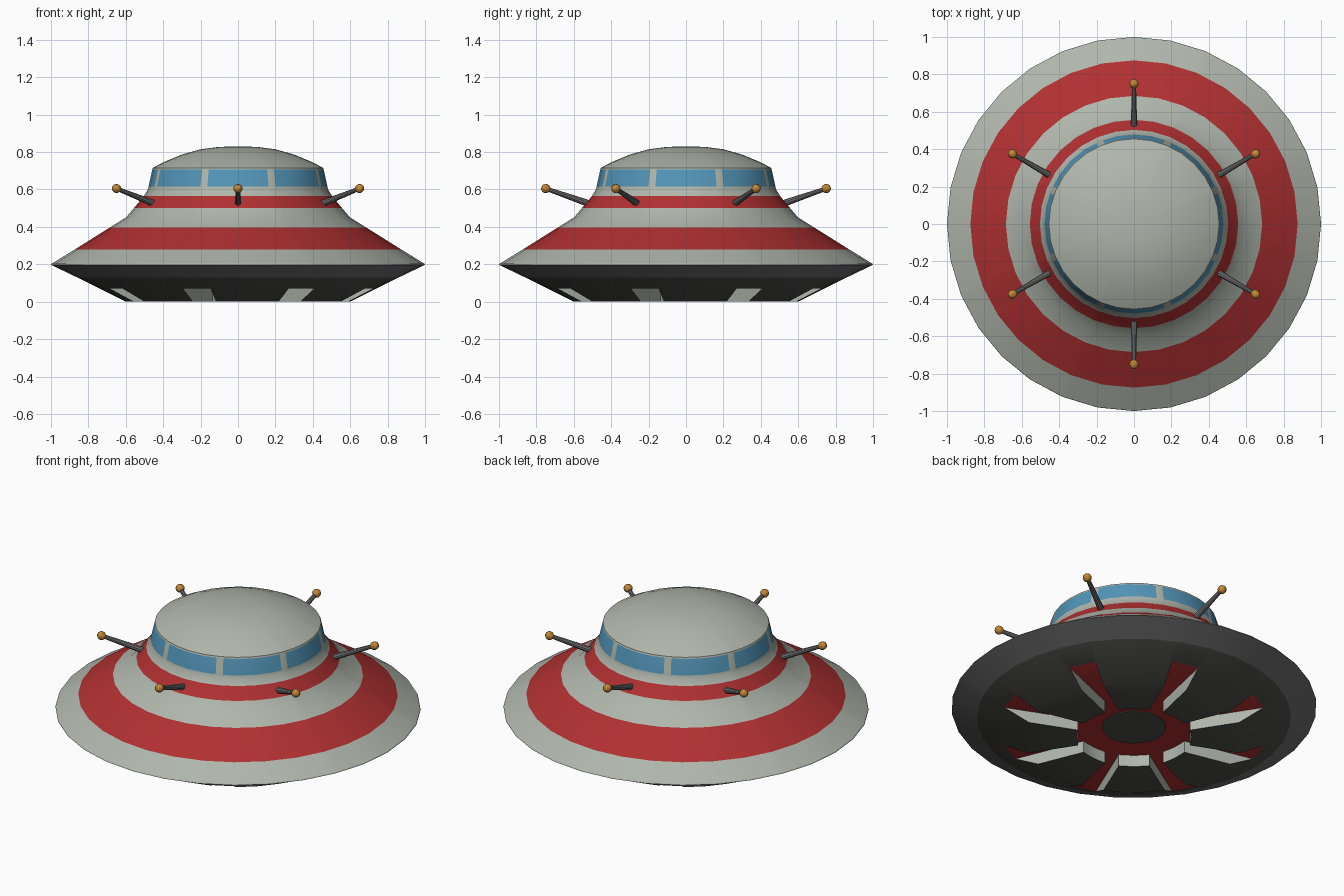
import bpy, bmesh, math
from mathutils import Vector

if "Cube" in bpy.data.objects:
    bpy.data.objects.remove(bpy.data.objects["Cube"])

def mat(name, rgb):
    m = bpy.data.materials.new(name)
    m.diffuse_color = (*rgb, 1)
    m.use_nodes = True
    m.node_tree.nodes["Principled BSDF"].inputs["Base Color"].default_value = m.diffuse_color
    return m

PALE = mat("pale_grey", (0.43, 0.47, 0.41))
RED = mat("red", (0.44, 0.03, 0.032))
BLUE = mat("window_blue", (0.085, 0.30, 0.48))
DARK = mat("dark_grey", (0.075, 0.075, 0.07))
MID = mat("mid_grey", (0.15, 0.155, 0.15))
ORANGE = mat("orange", (0.55, 0.25, 0.04))
HULL_MATS = [PALE, RED, BLUE, DARK, MID]

def finish(bm, name, mats, smooth=True):
    bmesh.ops.recalc_face_normals(bm, faces=bm.faces)
    me = bpy.data.meshes.new(name)
    bm.to_mesh(me)
    bm.free()
    for m in mats:
        me.materials.append(m)
    ob = bpy.data.objects.new(name, me)
    bpy.context.collection.objects.link(ob)
    if smooth:
        smooth_by_angle(ob)
    return ob

def smooth_by_angle(ob):
    bpy.ops.object.select_all(action='DESELECT')
    ob.select_set(True)
    bpy.context.view_layer.objects.active = ob
    bpy.ops.object.shade_smooth_by_angle(angle=math.radians(30))

# Hull profile: (radius, z, material of the band above this point)
profile = [(0.60, 0.0, 3), (0.86, 0.13, 4), (1.0, 0.197, 0), (0.997, 0.203, 0),
           (0.875, 0.278, 1), (0.685, 0.397, 0), (0.60, 0.45, 0),
           (0.557, 0.50, 1), (0.503, 0.565, 0), (0.482, 0.60, 0),
           (0.478, 0.617, 2), (0.458, 0.707, 0), (0.455, 0.716, 0),
           (0.40, 0.745, 0), (0.30, 0.787, 0), (0.20, 0.815, 0), (0.10, 0.828, 0)]

# 32 sides, plus cuts beside each window post (kept on the flat sides)
STEP, POST = 11.25, 2.4
angles = [i * STEP for i in range(32)]
angles += [22.5 + 45 * k + s * POST for k in range(8) for s in (-1, 1)]
angles.sort()

def chord(a):
    mid = (math.floor(a / STEP + 1e-6) + 0.5) * STEP
    return math.cos(math.radians(STEP / 2)) / math.cos(math.radians(a - mid))

bm = bmesh.new()
rings = []
for r, z, _ in profile:
    rings.append([bm.verts.new((r * chord(a) * math.cos(math.radians(a)),
                                r * chord(a) * math.sin(math.radians(a)), z)) for a in angles])
n = len(angles)
for i in range(len(rings) - 1):
    for j in range(n):
        k = (j + 1) % n
        f = bm.faces.new((rings[i][j], rings[i][k], rings[i + 1][k], rings[i + 1][j]))
        f.material_index = profile[i][2]
        if profile[i][2] == 2:
            c = f.calc_center_median()
            a = math.degrees(math.atan2(c.y, c.x)) % 45
            if abs(a - 22.5) < POST:
                f.material_index = 0
base = bm.faces.new(rings[0])
base.material_index = 3
top = bm.verts.new((0, 0, 0.83))
for j in range(n):
    bm.faces.new((rings[-1][j], rings[-1][(j + 1) % n], top))
hull = finish(bm, "hull", HULL_MATS, smooth=False)

# Recess in the underside: round hub with eight widening grooves
OFFSET, HUB, DEPTH = 27.5, 0.315, 0.07
outline = []
for k in range(8):
    a = math.radians(OFFSET + 45 * k)
    out, side = Vector((math.cos(a), math.sin(a))), Vector((-math.sin(a), math.cos(a)))
    for r, w in ((HUB, -0.04), (0.85, -0.088), (0.85, 0.088), (HUB, 0.04)):
        outline.append(out * r + side * w)
    for d in (14, 22.5, 31):
        b = a + math.radians(d)
        outline.append(Vector((math.cos(b), math.sin(b))) * HUB)
bm = bmesh.new()
low = [bm.verts.new((p.x, p.y, -0.1)) for p in outline]
high = [bm.verts.new((p.x, p.y, DEPTH)) for p in outline]
bm.faces.new(low)
bm.faces.new(high).material_index = 1
for j in range(len(low)):
    k = (j + 1) % len(low)
    bm.faces.new((low[j], low[k], high[k], high[j]))
cutter = finish(bm, "recess_cutter", HULL_MATS, smooth=False)
cutter.hide_render = True

mod = hull.modifiers.new("recess", 'BOOLEAN')
mod.operation = 'DIFFERENCE'
mod.solver = 'EXACT'
mod.object = cutter
bpy.ops.object.select_all(action='DESELECT')
hull.select_set(True)
bpy.context.view_layer.objects.active = hull
bpy.ops.object.modifier_apply(modifier=mod.name)
bpy.data.objects.remove(cutter)
smooth_by_angle(hull)

# Dark disc in the middle of the recess
bm = bmesh.new()
bmesh.ops.create_cone(bm, cap_ends=True, segments=32, radius1=0.175, radius2=0.175, depth=0.006)
bmesh.ops.translate(bm, verts=bm.verts, vec=(0, 0, DEPTH - 0.002))
finish(bm, "recess_disc", [DARK])

# Six antennas with round tips
for k in range(6):
    a = math.radians(30 + 60 * k)
    start = Vector((0.50 * math.cos(a), 0.50 * math.sin(a), 0.518))
    end = Vector((0.75 * math.cos(a), 0.75 * math.sin(a), 0.605))
    d = end - start
    rot = d.to_track_quat('Z', 'Y').to_matrix()
    bm = bmesh.new()
    bmesh.ops.create_cone(bm, cap_ends=True, segments=10, radius1=0.019, radius2=0.011, depth=d.length)
    bmesh.ops.rotate(bm, verts=bm.verts, matrix=rot)
    bmesh.ops.translate(bm, verts=bm.verts, vec=(start + end) / 2)
    finish(bm, f"antenna_rod_{k + 1}", [MID])
    bm = bmesh.new()
    bmesh.ops.create_uvsphere(bm, u_segments=10, v_segments=6, radius=0.025)
    bmesh.ops.rotate(bm, verts=bm.verts, matrix=rot)
    bmesh.ops.translate(bm, verts=bm.verts, vec=end)
    finish(bm, f"antenna_tip_{k + 1}", [ORANGE])
